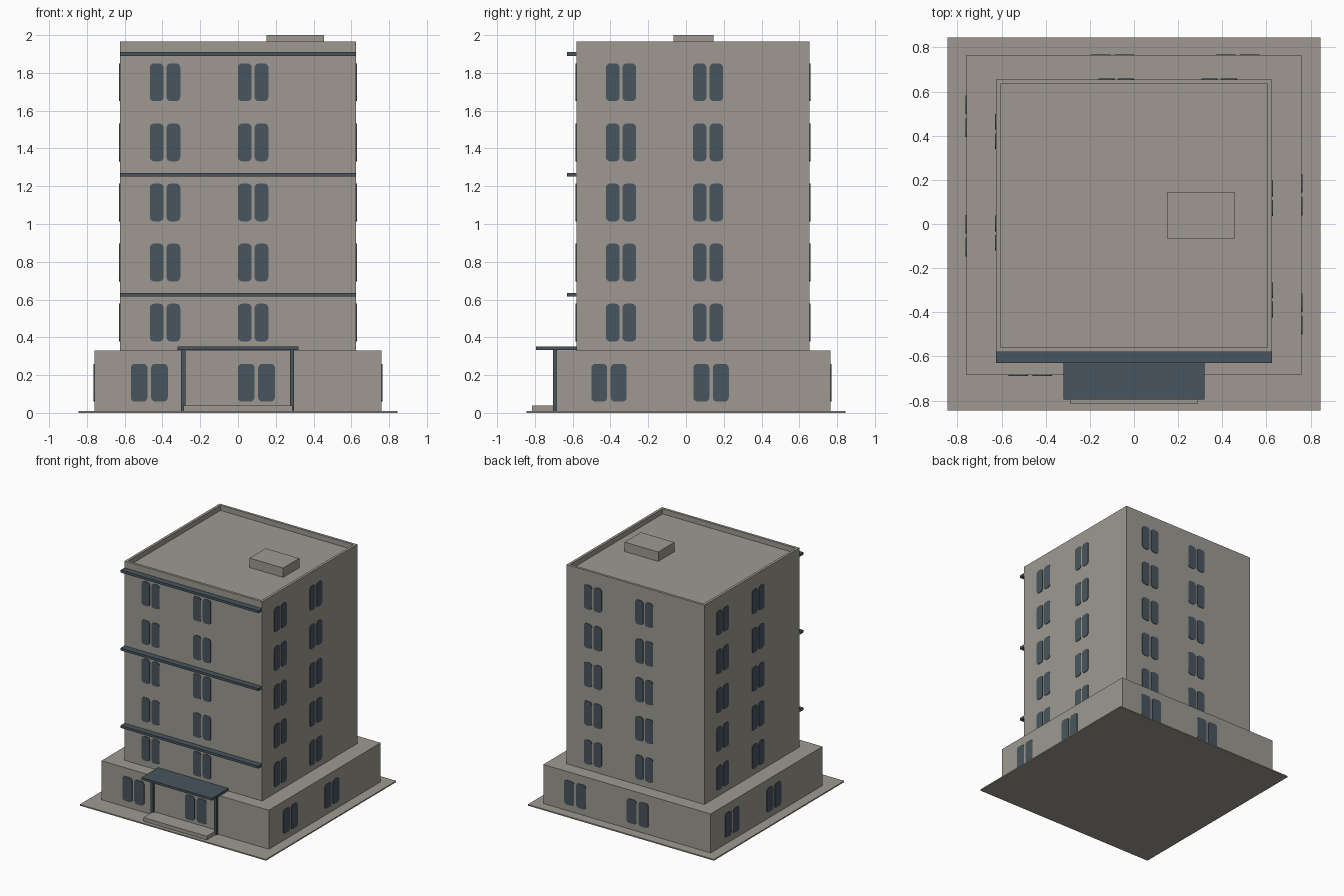
import bpy, bmesh, math
from mathutils import Matrix, Vector

if "Cube" in bpy.data.objects:
    bpy.data.objects.remove(bpy.data.objects["Cube"])


def material(name, rgb):
    m = bpy.data.materials.new(name)
    m.diffuse_color = (*rgb, 1)
    m.use_nodes = True
    m.node_tree.nodes["Principled BSDF"].inputs["Base Color"].default_value = m.diffuse_color
    return m


WALL = material("warm grey concrete", (0.342, 0.323, 0.283))
DARK = material("dark blue grey", (0.065, 0.091, 0.112))


def finish(bm, name, mat):
    bmesh.ops.recalc_face_normals(bm, faces=bm.faces[:])
    me = bpy.data.meshes.new(name)
    bm.to_mesh(me)
    bm.free()
    me.materials.append(mat)
    ob = bpy.data.objects.new(name, me)
    bpy.context.collection.objects.link(ob)
    return ob


def box_bm(x0, x1, y0, y1, z0, z1):
    bm = bmesh.new()
    bmesh.ops.create_cube(bm, size=1)
    for v in bm.verts:
        v.co = Vector((x1 if v.co.x > 0 else x0,
                       y1 if v.co.y > 0 else y0,
                       z1 if v.co.z > 0 else z0))
    return bm


def box(name, mat, *ext):
    return finish(box_bm(*ext), name, mat)


def window(bm, mtx, w, h, r, t=0.004):
    """Rounded plate in local x (across), z (up), pushed outward along -y."""
    pts = []
    for k, (sx, sz) in enumerate(((1, 1), (-1, 1), (-1, -1), (1, -1))):
        for i in range(5):
            a = math.pi / 2 * (k + i / 4)
            pts.append((sx * (w / 2 - r) + r * math.cos(a),
                        sz * (h / 2 - r) + r * math.sin(a)))
    back = [bm.verts.new(mtx @ Vector((x, 0, z))) for x, z in pts]
    front = [bm.verts.new(mtx @ Vector((x, -t, z))) for x, z in pts]
    bm.faces.new(front)
    bm.faces.new(back[::-1])
    n = len(pts)
    for i in range(n):
        j = (i + 1) % n
        bm.faces.new((front[i], back[i], back[j], front[j]))


def windows(name, x0, x1, y0, y1, rows):
    """Two window pairs per row on each of the four walls."""
    bm = bmesh.new()
    corners = [(x0, y0), (x1, y0), (x1, y1), (x0, y1)]
    for side in range(4):
        a, b = Vector(corners[side]), Vector(corners[(side + 1) % 4])
        rot = Matrix.Rotation(side * math.pi / 2, 4, 'Z')
        width = (b - a).length
        for u in (0.1555, 0.2265, 0.5285, 0.5995):
            p = a.lerp(b, u)
            for z in rows:
                window(bm, Matrix.Translation((p.x, p.y, z)) @ rot,
                       width * 0.058, 0.2, 0.022)
    finish(bm, name, DARK)


# Ground slab and podium
box("base_slab", WALL, -0.845, 0.845, -0.845, 0.845, 0, 0.01)
POD = (-0.76, 0.76, -0.685, 0.765)
box("podium", WALL, *POD, 0.01, 0.33)
windows("podium_windows", *POD, [0.16])

# Tower with sunken roof inside a parapet
TOW = (-0.625, 0.625, -0.58, 0.655)
bm = box_bm(*TOW, 0.33, 1.965)
top = max(bm.faces, key=lambda f: f.calc_center_median().z)
bmesh.ops.inset_region(bm, faces=[top], thickness=0.03)
rim = bmesh.ops.extrude_face_region(bm, geom=[top])
bmesh.ops.translate(bm, vec=(0, 0, -0.042),
                    verts=[g for g in rim["geom"] if isinstance(g, bmesh.types.BMVert)])
if top.is_valid:
    bmesh.ops.delete(bm, geom=[top], context='FACES_ONLY')
finish(bm, "tower", WALL)
windows("tower_windows", *TOW, [0.478 + 0.318 * i for i in range(5)])

# Rooftop plant box
box("roof_box", WALL, 0.15, 0.455, -0.065, 0.145, 1.92, 2.0)

# Horizontal ledges on the front
for i, z in enumerate((0.625, 1.261, 1.9)):
    box(f"front_ledge_{i + 1}", DARK, -0.625, 0.625, -0.63, -0.58, z - 0.01, z + 0.01)

# Entrance canopy, posts and step
box("canopy", DARK, -0.32, 0.32, -0.795, -0.58, 0.333, 0.352)
for side, x in (("left", -0.29), ("right", 0.286)):
    box(f"canopy_post_{side}", DARK, x - 0.011, x + 0.011, -0.703, -0.684, 0.01, 0.333)
box("entrance_step", WALL, -0.288, 0.288, -0.815, -0.685, 0.01, 0.04)
